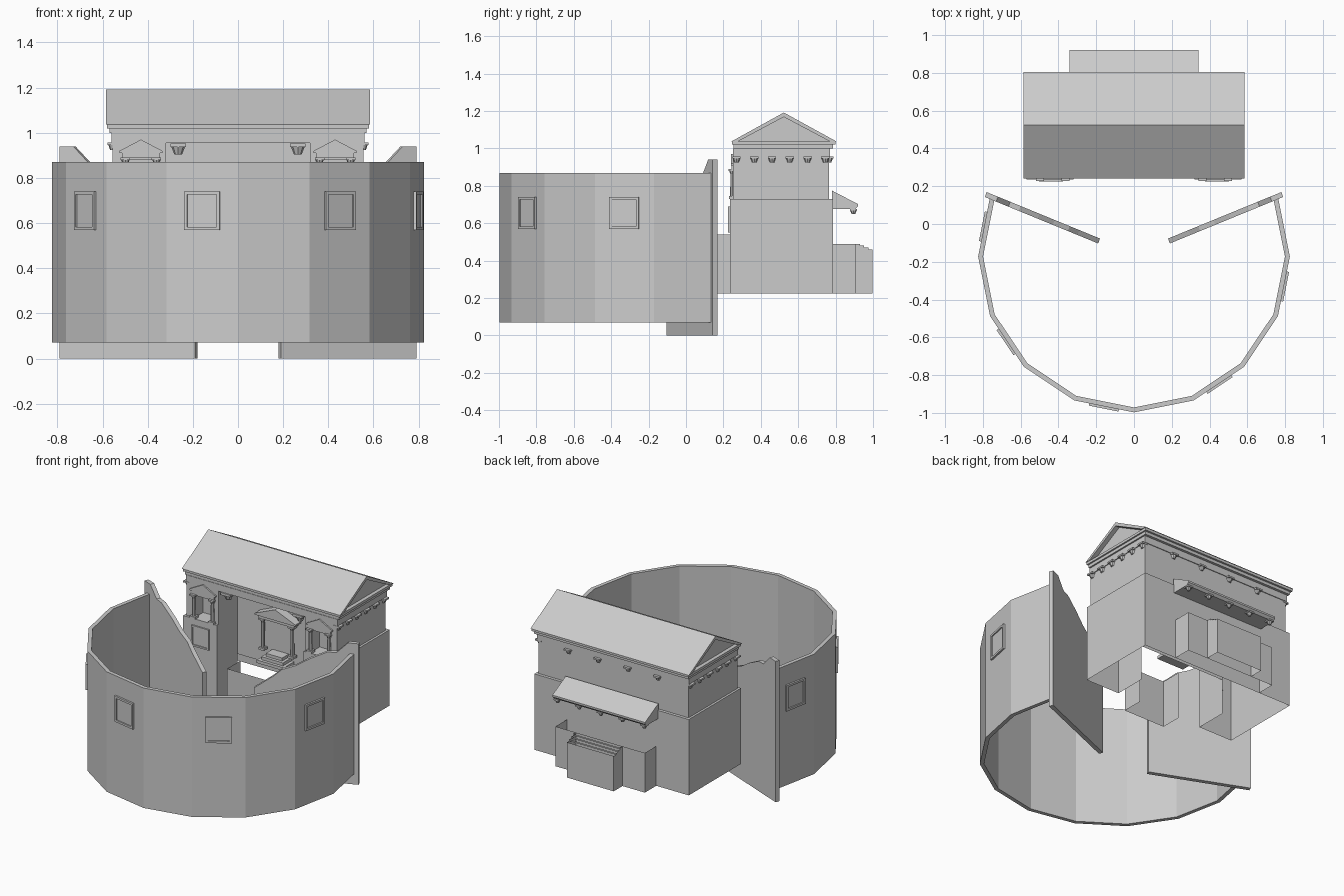
import bpy, bmesh, math
from mathutils import Vector, Matrix

cube = bpy.data.objects.get("Cube")
if cube:
    bpy.data.objects.remove(cube, do_unlink=True)

STONE = bpy.data.materials.new("pale_grey_stone")
STONE.use_nodes = True
GREY = (0.6, 0.6, 0.6, 1)
STONE.diffuse_color = GREY
STONE.node_tree.nodes["Principled BSDF"].inputs["Base Color"].default_value = GREY


def finish(name, bm):
    bmesh.ops.recalc_face_normals(bm, faces=bm.faces)
    mesh = bpy.data.meshes.new(name)
    bm.to_mesh(mesh)
    bm.free()
    mesh.materials.append(STONE)
    ob = bpy.data.objects.new(name, mesh)
    bpy.context.collection.objects.link(ob)
    return ob


def prism(name, pts, sweep):
    """Closed solid: a flat outline swept along a vector."""
    bm = bmesh.new()
    face = bm.faces.new([bm.verts.new(p) for p in pts])
    new = bmesh.ops.extrude_face_region(bm, geom=[face], use_keep_orig=True)["geom"]
    bmesh.ops.translate(bm, vec=sweep, verts=[v for v in new if isinstance(v, bmesh.types.BMVert)])
    return finish(name, bm)


def sheet(name, pts, z0, z1, closed=False):
    """Upright walls with no floor or top, following a plan line."""
    bm = bmesh.new()
    low = [bm.verts.new((x, y, z0)) for x, y in pts]
    high = [bm.verts.new((x, y, z1)) for x, y in pts]
    for i in range(len(pts) if closed else len(pts) - 1):
        j = (i + 1) % len(pts)
        bm.faces.new((low[i], low[j], high[j], high[i]))
    return finish(name, bm)


def add_box(bm, x0, x1, y0, y1, z0, z1):
    m = Matrix.Translation(((x0 + x1) / 2, (y0 + y1) / 2, (z0 + z1) / 2))
    m = m @ Matrix.Diagonal((x1 - x0, y1 - y0, z1 - z0, 1))
    bmesh.ops.create_cube(bm, size=1, matrix=m)


def box(name, *b):
    bm = bmesh.new()
    add_box(bm, *b)
    return finish(name, bm)


def capitals(name, spots, top, s=1.0):
    """Small flared capitals with a square slab on top."""
    bm = bmesh.new()
    for x, y in spots:
        r, h = 0.03 * s, 0.014 * s
        add_box(bm, x - r, x + r, y - r, y + r, top - h, top)
        bmesh.ops.create_cone(bm, cap_ends=True, segments=8, radius1=0.015 * s, radius2=0.026 * s,
                              depth=2 * h, matrix=Matrix.Translation((x, y, top - 2 * h)))
    return finish(name, bm)


def mirrored(half):
    return half + [(-x, y) for x, y in reversed(half)]


# Curved auditorium wall: part of a sixteen-sided ring
CY, R, T = -0.172, 0.825, 0.026


def ring(a, r):
    return Vector((r * math.sin(a), CY - r * math.cos(a), 0))


step = math.radians(22.5)
angles = [i * step for i in range(-5, 6)]
outline = [ring(a, R) for a in angles] + [ring(a, R - T) for a in reversed(angles)]
bm = bmesh.new()
n = len(angles)
low = [bm.verts.new(p + Vector((0, 0, 0.07))) for p in outline]
high = [bm.verts.new(p + Vector((0, 0, 0.87))) for p in outline]
for i in range(2 * n):
    j = (i + 1) % (2 * n)
    bm.faces.new((low[i], low[j], high[j], high[i]))
for i in range(n - 1):
    k = 2 * n - 1 - i
    for ends in (low, high):
        bm.faces.new((ends[i], ends[i + 1], ends[k - 1], ends[k]))
finish("auditorium_wall", bm)


def window(name, place):
    """Framed blind window; local x across, z up, -y outward."""
    bm = bmesh.new()
    w, h, f = 0.08, 0.086, 0.014
    for s in (-1, 1):
        x, z = s * (w - f / 2), s * (h - f / 2)
        add_box(bm, x - f / 2, x + f / 2, -0.012, 0.004, -h, h)
        add_box(bm, -w + f, w - f, -0.012, 0.004, z - f / 2, z + f / 2)
    add_box(bm, -w + f, w - f, -0.004, 0.004, -h + f, h - f)
    bmesh.ops.transform(bm, matrix=place, verts=bm.verts)
    finish(name, bm)


for k in (-4.5, -2.5, -0.5, 1.5, 3.5):
    a = k * step
    spot = ring(a, R * math.cos(step / 2)) + Vector((0, 0, 0.655))
    window("wall_window", Matrix.Translation(spot) @ Matrix.Rotation(a, 4, 'Z'))

# Slanted wing walls with falling tops
TOP = [(0.79, 0.94), (0.73, 0.94), (0.665, 0.87), (0.61, 0.865), (0.51, 0.81),
       (0.43, 0.755), (0.35, 0.72), (0.30, 0.67), (0.19, 0.58)]
for side, s in (("left", 1), ("right", -1)):
    plan = lambda x: -0.09 + (x - 0.19) * 0.41
    pts = [(0.19, 0), (0.79, 0)] + TOP
    prism(side + "_slanted_wall", [(s * x, plan(x) - 0.013, z) for x, z in pts],
          (-s * 0.01, 0.026, 0))

# Stage building: open-bottomed walls with a recess between two wings
lower = mirrored([(0.32, 0.45), (0.32, 0.235), (0.57, 0.235), (0.57, 0.785)])
sheet("lower_walls", lower, 0.225, 0.73)
sheet("recess_back_wall", [(-0.32, 0.45), (0.32, 0.45)], 0.46, 0.96)
niche = mirrored([(0.32, 0.45), (0.32, 0.25), (0.365, 0.25), (0.365, 0.34), (0.495, 0.34),
                  (0.495, 0.25), (0.555, 0.25), (0.555, 0.765)])
sheet("upper_walls", niche, 0.73, 0.88)
plain = mirrored([(0.32, 0.45), (0.32, 0.25), (0.555, 0.25), (0.555, 0.765)])
sheet("frieze_walls", plain, 0.88, 0.96)
box("rear_ledge", -0.57, 0.57, 0.45, 0.785, 0.722, 0.731)

# Entablature, cornice and gabled roof
box("entablature", -0.56, 0.56, 0.25, 0.77, 0.955, 1.0)
box("lower_cornice", -0.57, 0.57, 0.253, 0.787, 1.0, 1.02)
box("upper_cornice", -0.58, 0.58, 0.246, 0.8, 1.02, 1.037)
prism("gable_infill", [(-0.555, 0.26, 1.03), (-0.555, 0.785, 1.03), (-0.555, 0.523, 1.172)], (1.11, 0, 0))
prism("roof", [(-0.585, y, z) for y, z in ((0.242, 1.037), (0.523, 1.192), (0.805, 1.037),
               (0.77, 1.037), (0.523, 1.168), (0.277, 1.037))], (1.17, 0, 0))
side_spots = [(s * 0.555, 0.27 + 0.095 * i) for i in range(6) for s in (-1, 1)]
rear_spots = [(x, 0.765) for x in (-0.33, -0.11, 0.11, 0.33)]
capitals("side_capitals", side_spots, 0.956, 0.75)
capitals("rear_capitals", rear_spots, 0.956, 0.75)
capitals("recess_capitals", [(-0.265, 0.28), (0.265, 0.28)], 0.953, 1.15)


def shrine(name, x, y, base, top, w, rise, deep):
    """Columns, capitals and a small pediment against a wall."""
    cols = [(x + s * w * 0.72, y - deep * 0.6) for s in (-1, 1)]
    bm = bmesh.new()
    for cx, cy in cols:
        bmesh.ops.create_cone(bm, cap_ends=True, segments=8, radius1=0.013, radius2=0.011,
                              depth=top - base, matrix=Matrix.Translation((cx, cy, (base + top) / 2)))
        add_box(bm, cx - 0.02, cx + 0.02, cy - 0.02, cy + 0.02, base, base + 0.015)
    finish(name + "_columns", bm)
    capitals(name + "_capitals", cols, top, 0.7)
    box(name + "_beam", x - w * 0.88, x + w * 0.88, y - deep * 0.85, y, top, top + 0.02)
    box(name + "_cornice", x - w, x + w, y - deep, y, top + 0.02, top + 0.03)
    prism(name + "_pediment", [(x - w, y - deep, top + 0.03), (x + w, y - deep, top + 0.03),
                               (x, y - deep, top + 0.03 + rise)], (0, deep, 0))


# Shrines, ledges and blind windows of the wings, and the central shrine
for side, s in (("left", 1), ("right", -1)):
    a, b = sorted((s * 0.32, s * 0.57))
    box(side + "_wing_ledge", a, b, 0.235, 0.46, 0.722, 0.731)
    shrine(side + "_shrine", s * 0.43, 0.262, 0.73, 0.89, 0.095, 0.05, 0.022)
    window(side + "_wing_window", Matrix.Translation((s * 0.44, 0.235, 0.62)) @ Matrix.Scale(0.8, 4))
shrine("central_shrine", 0, 0.46, 0.56, 0.77, 0.15, 0.062, 0.07)
for i in range(3):
    box("shrine_step", -0.1 + 0.02 * i, 0.1 - 0.02 * i, 0.34 + 0.02 * i, 0.45, 0.5 + 0.02 * i, 0.52 + 0.02 * i)

# Thin enclosure in front of the stage
sheet("stage_enclosure", [(-0.15, 0.24), (-0.15, 0.1), (0.155, 0.1), (0.155, 0.24)], 0.225, 0.54)

# Rear annex, stair risers and lean-to porch roof
sheet("annex_walls", [(-0.33, 0.785), (-0.33, 0.905), (0.33, 0.905), (0.33, 0.785)], 0.225, 0.49)
sheet("stair_block", [(-0.165, 0.905), (-0.165, 0.998), (0.18, 0.998), (0.18, 0.905)], 0.225, 0.46)
for i in range(3):
    y, z = 0.975 - 0.022 * i, 0.46 + 0.01 * i
    sheet("stair_riser", [(-0.165, 0.905), (-0.165, y), (0.18, y), (0.18, 0.905)], z, z + 0.01)
prism("porch_roof", [(-0.342, y, z) for y, z in ((0.78, 0.775), (0.92, 0.702), (0.92, 0.69),
                     (0.905, 0.675), (0.78, 0.675))], (0.684, 0, 0))
capitals("porch_capitals", [(-0.32 + 0.16 * i, 0.895) for i in range(5)], 0.677, 0.65)
